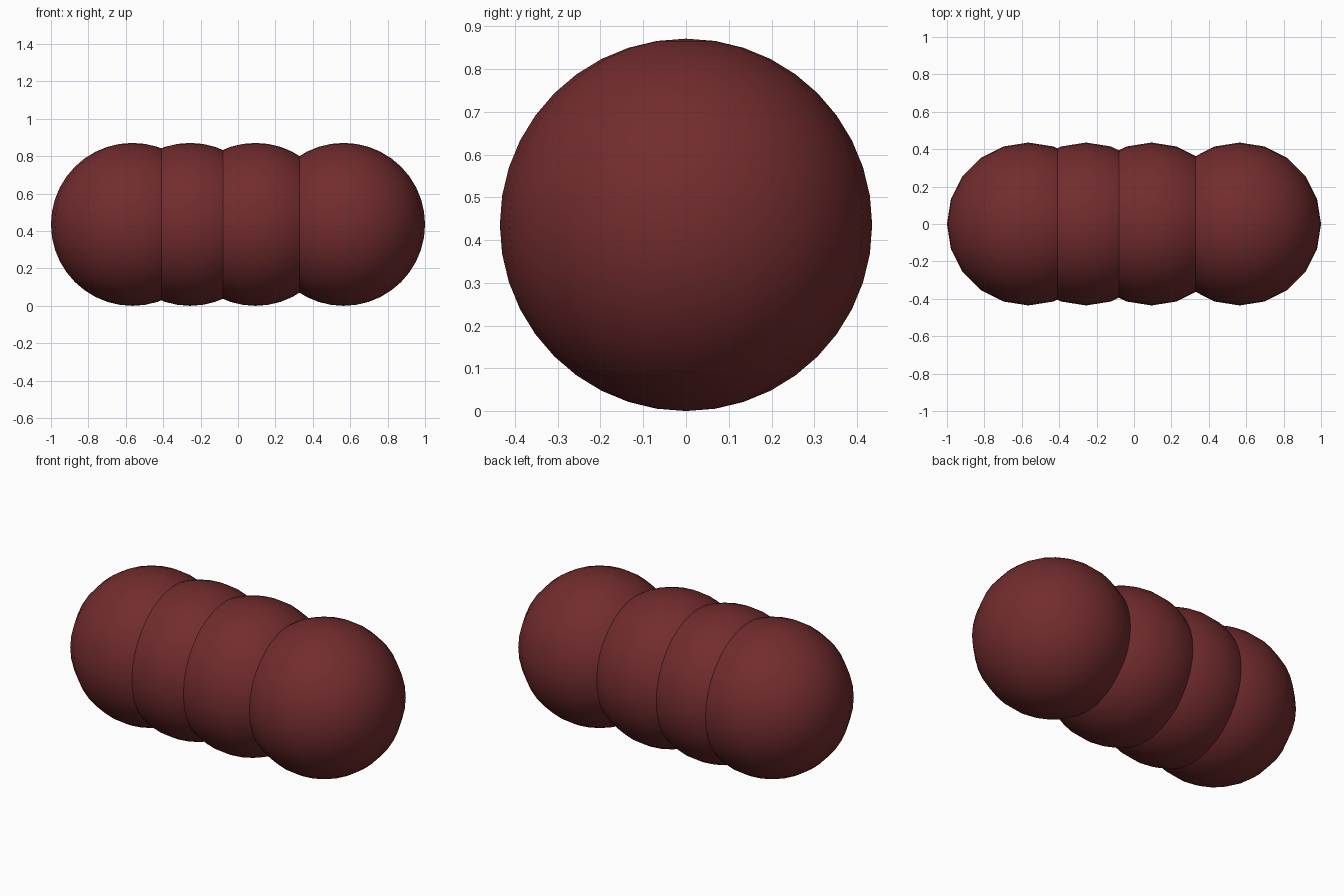
import bpy

if "Cube" in bpy.data.objects:
    bpy.data.objects.remove(bpy.data.objects["Cube"])

RADIUS = 0.4355
CENTRES_X = (-0.5645, -0.256, 0.0935, 0.5645)

# dark red surface colour
red = bpy.data.materials.new("dark_red")
red.diffuse_color = (0.17, 0.025, 0.027, 1)
red.use_nodes = True
red.node_tree.nodes["Principled BSDF"].inputs["Base Color"].default_value = red.diffuse_color

# row of overlapping balls resting on the ground
for i, x in enumerate(CENTRES_X, 1):
    bpy.ops.mesh.primitive_uv_sphere_add(
        segments=20, ring_count=20, radius=RADIUS, location=(x, 0, RADIUS))
    ball = bpy.context.object
    ball.name = f"ball_{i}"
    ball.data.materials.append(red)
    bpy.ops.object.shade_smooth()
